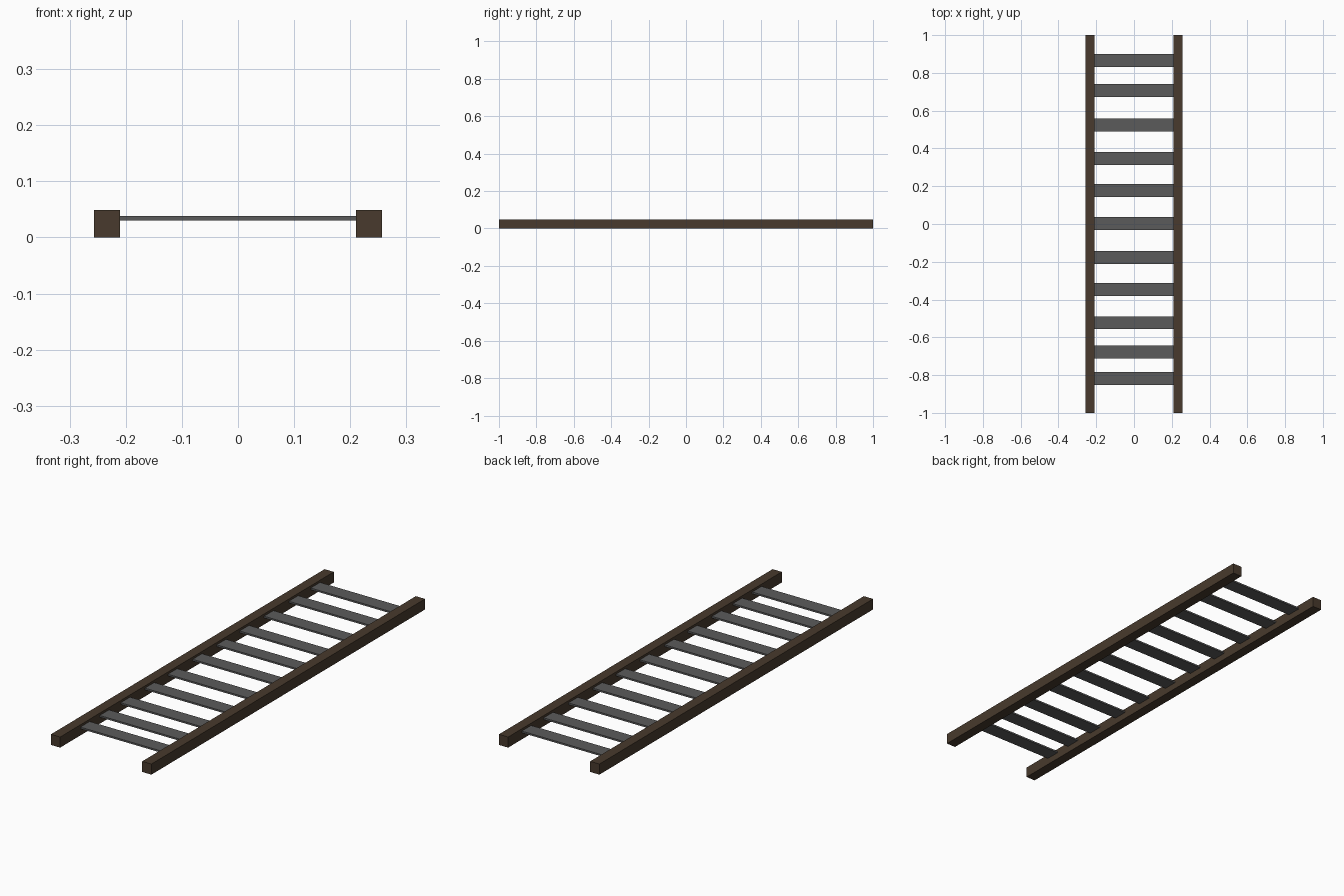
import bpy

if "Cube" in bpy.data.objects:
    bpy.data.objects.remove(bpy.data.objects["Cube"])


def material(name, color):
    mat = bpy.data.materials.new(name)
    mat.diffuse_color = (*color, 1.0)
    mat.use_nodes = True
    mat.node_tree.nodes["Principled BSDF"].inputs["Base Color"].default_value = mat.diffuse_color
    return mat


def box(name, center, size, mat):
    bpy.ops.mesh.primitive_cube_add(size=1, location=center)
    obj = bpy.context.object
    obj.name = name
    obj.scale = size
    bpy.ops.object.transform_apply(location=False, rotation=False, scale=True)
    obj.data.materials.append(mat)
    return obj


wood = material("dark_wood", (0.065, 0.042, 0.026))
metal = material("dark_metal", (0.105, 0.105, 0.105))

# Side rails
for side, sign in (("left", -1), ("right", 1)):
    box(f"{side}_rail", (sign * 0.2335, 0, 0.0245), (0.047, 2.0, 0.049), wood)

# Flat rungs, slightly unevenly spaced, seated just inside the rails
rung_y = (-0.818, -0.677, -0.523, -0.346, -0.178, 0.003,
          0.178, 0.346, 0.525, 0.706, 0.866)
for i, y in enumerate(rung_y, 1):
    box(f"rung_{i}", (0, y, 0.0345), (0.424, 0.068, 0.008), metal)
